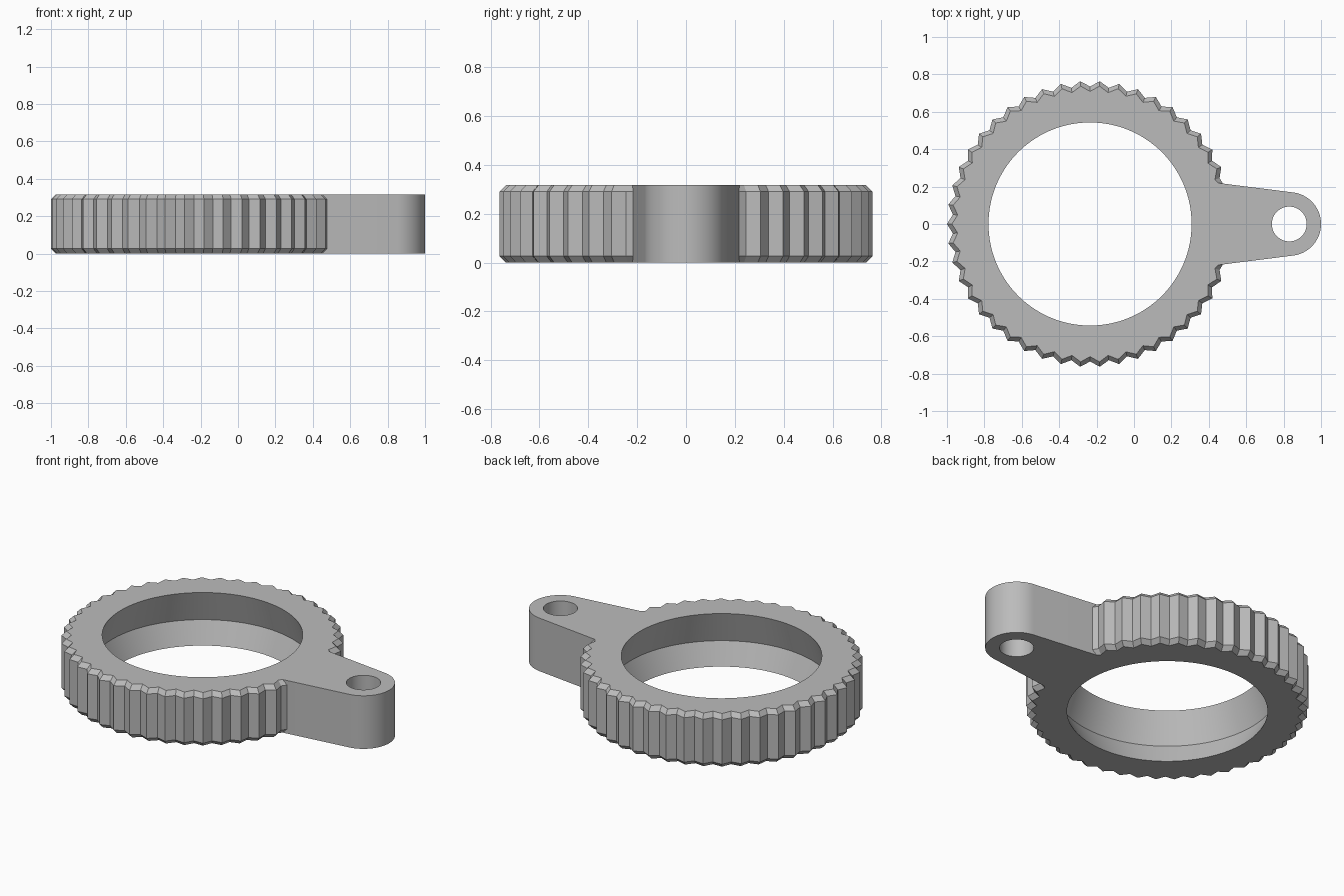
import bpy, bmesh, math

if "Cube" in bpy.data.objects:
    bpy.data.objects.remove(bpy.data.objects["Cube"])

H, C = 0.317, 0.026              # height and rim chamfer
RX, LX = -0.235, 0.83            # ring centre and lug centre on x
TIP, ROOT, TEETH = 0.765, 0.735, 46
LUG_R, SLOPE = 0.17, math.radians(7.2)


def circle(cx, r, n):
    return [(cx + r * math.cos(2 * math.pi * i / n),
             r * math.sin(2 * math.pi * i / n)) for i in range(n)]


def arm_y(x):
    # half width of the tapering arm, tangent to the lug
    return LUG_R / math.cos(SLOPE) - (x - LX) * math.tan(SLOPE)


def outline(inset):
    # arm junction, knurled rim, arm junction, rounded lug
    jx = 0.475 - inset
    pts = [(jx, arm_y(jx))]
    step = math.pi / TEETH
    for i in range(2 * TEETH):
        a = i * step
        if math.radians(18) < a < math.radians(342):
            r = (ROOT if i % 2 else TIP) - inset
            pts.append((RX + r * math.cos(a), r * math.sin(a)))
    pts.append((jx, -arm_y(jx)))
    end = math.pi / 2 - SLOPE
    for i in range(41):
        a = -end + 2 * end * i / 40
        pts.append((LX + LUG_R * math.cos(a), LUG_R * math.sin(a)))
    return pts


def wall(bm, levels):
    # stack loops of points and join them with quads
    loops = [[bm.verts.new((x, y, z)) for x, y in pts] for z, pts in levels]
    n = len(loops[0])
    for lo, hi in zip(loops, loops[1:]):
        for i in range(n):
            j = (i + 1) % n
            bm.faces.new((lo[i], lo[j], hi[j], hi[i]))
    return loops[0], loops[-1]


def loop_edges(bm, loop):
    return [bm.edges.get((loop[i - 1], loop[i])) for i in range(len(loop))]


bm = bmesh.new()
walls = [
    # knurled outside with chamfered rims, merging into the arm
    wall(bm, [(0, outline(C)), (C, outline(0)), (H - C, outline(0)), (H, outline(C))]),
    # large bore with an inner V groove
    wall(bm, [(0, circle(RX, 0.543, 128)), (0.128, circle(RX, 0.601, 128)),
              (H, circle(RX, 0.543, 128))]),
    # small lug hole
    wall(bm, [(0, circle(LX, 0.093, 64)), (H, circle(LX, 0.093, 64))]),
]
# flat bottom and top with both holes left open
for side in (0, 1):
    edges = [e for w in walls for e in loop_edges(bm, w[side])]
    bmesh.ops.triangle_fill(bm, use_beauty=True, use_dissolve=False, edges=edges)
bmesh.ops.recalc_face_normals(bm, faces=bm.faces)

mesh = bpy.data.meshes.new("knurled_ring_with_lug")
bm.to_mesh(mesh)
bm.free()
ring = bpy.data.objects.new("knurled_ring_with_lug", mesh)
bpy.context.collection.objects.link(ring)

grey = bpy.data.materials.new("plain grey")
grey.diffuse_color = (0.5, 0.5, 0.5, 1)
grey.use_nodes = True
grey.node_tree.nodes["Principled BSDF"].inputs["Base Color"].default_value = grey.diffuse_color
mesh.materials.append(grey)

bpy.context.view_layer.objects.active = ring
ring.select_set(True)
bpy.ops.object.shade_smooth_by_angle(angle=math.radians(20))
